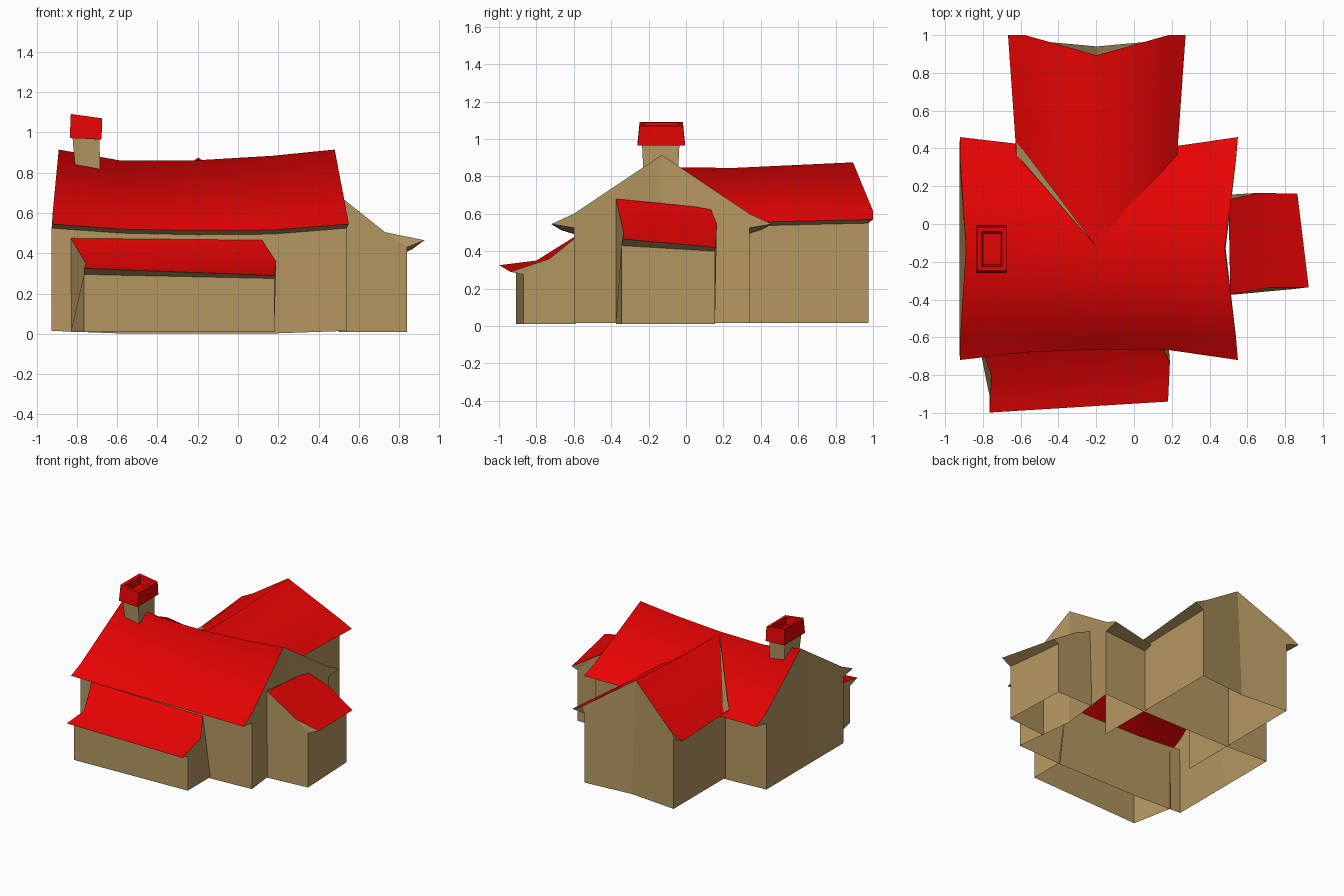
import bpy
import bmesh
from math import radians

if "Cube" in bpy.data.objects:
    bpy.data.objects.remove(bpy.data.objects["Cube"])


def material(name, rgb):
    m = bpy.data.materials.new(name)
    m.diffuse_color = (*rgb, 1)
    m.use_nodes = True
    m.node_tree.nodes["Principled BSDF"].inputs["Base Color"].default_value = m.diffuse_color
    return m


WALL = material("tan_wall", (0.46, 0.31, 0.12))
ROOF = material("red_roof", (0.8, 0.001, 0.001))


def build(name, verts, faces, smooth=30):
    """faces: list of (vertex indices, material index), 0 = wall, 1 = roof."""
    mesh = bpy.data.meshes.new(name)
    mesh.from_pydata(verts, [], [f for f, _ in faces])
    mesh.materials.append(WALL)
    mesh.materials.append(ROOF)
    for poly, (_, mat) in zip(mesh.polygons, faces):
        poly.material_index = mat
    bm = bmesh.new()
    bm.from_mesh(mesh)
    bmesh.ops.recalc_face_normals(bm, faces=bm.faces)
    bm.to_mesh(mesh)
    bm.free()
    ob = bpy.data.objects.new(name, mesh)
    bpy.context.collection.objects.link(ob)
    bpy.ops.object.select_all(action='DESELECT')
    ob.select_set(True)
    bpy.context.view_layer.objects.active = ob
    bpy.ops.object.shade_smooth_by_angle(angle=radians(smooth))
    # Walls stay flat, only roofs are smooth
    for poly in mesh.polygons:
        poly.use_smooth = poly.material_index == 1
    return ob


def gabled_hall(name, stations, place, caps):
    """Loft half profiles (foot, wall top, eave, shoulder, ridge) mirrored about the ridge.
    Profile points are (along, half width, z); caps are (station, along of foot centre)."""
    verts, faces = [], []
    for st in stations:
        ring = st + [(a, -h, z) for a, h, z in reversed(st[:-1])]
        verts += [place(*p) for p in ring]
    for s in range(len(stations) - 1):
        for k in range(8):
            a = s * 9 + k
            faces.append(((a, a + 1, a + 10, a + 9), 1 if 2 <= k <= 5 else 0))
    for s, along in caps:
        b, mid = s * 9, len(verts)
        verts.append(place(along, 0, 0.015))
        for foot, top, eave, shoulder in ((0, 1, 2, 3), (8, 7, 6, 5)):
            faces.append(((mid, b + foot, b + top, b + shoulder, b + 4), 0))
            faces.append(((b + top, b + eave, b + shoulder), 0))
    return build(name, verts, faces, 75)


def station(wall, eave, shoulder, ridge, wall_half=0.47, drop=0.02, foot=0.015):
    """wall: along; eave, shoulder: (along, half, z); ridge: (along, z)."""
    return [(wall, wall_half, foot), (wall, wall_half, eave[2] - drop),
            eave, shoulder, (ridge[0], 0, ridge[1])]


# Main hall with sagging ridge
main = [station(-0.925, (-0.922, 0.59, 0.545), (-0.92, 0.47, 0.60), (-0.89, 0.915))]
for x, half, ez, sz, rz in ((-0.58, 0.55, 0.52, 0.57, 0.86),
                            (-0.2, 0.535, 0.512, 0.56, 0.862),
                            (0.17, 0.535, 0.515, 0.57, 0.884)):
    main.append(station(x, (x, half, ez), (x, 0.47, sz), (x, rz), foot=0.002))
main.append(station(0.54, (0.55, 0.59, 0.545), (0.54, 0.47, 0.60), (0.48, 0.915)))
gabled_hall("main_hall", main, lambda a, h, z: (a, h - 0.13, z), [(0, -0.925), (4, 0.485)])

# Back wing, running on inside the main hall so the roofs meet in valleys
wing = [station(-0.09, (-0.12, 0.40, 0.55), (-0.12, 0.37, 0.585), (-0.12, 0.85), 0.38),
        station(0.33, (0.36, 0.425, 0.555), (0.33, 0.375, 0.592), (0.25, 0.845), 0.38),
        station(0.975, (1.0, 0.47, 0.57), (1.0, 0.38, 0.615), (0.893, 0.875), 0.38)]
gabled_hall("back_wing", wing, lambda a, h, z: (h - 0.197, a, z), [(2, 0.94)])

# Bare strip beside the left valley
build("valley_strip", [(-0.622, 0.43, 0.564), (-0.622, 0.36, 0.562),
                       (-0.572, 0.31, 0.602), (-0.2, -0.12, 0.868), (-0.572, 0.375, 0.604)],
      [((0, 1, 2, 4), 0), ((4, 2, 3), 0)])


def lean_to(name, ends):
    """Each end: (inner, middle, outer) roof points, wall top, inner foot (x, y)."""
    verts, faces = [], []
    for inner, middle, outer, top, foot in ends:
        verts += [inner, middle, outer, top, (top[0], top[1], 0.01), (foot[0], foot[1], 0.01)]
    for k in range(4):
        faces.append(((k, k + 1, k + 7, k + 6), 1 if k < 2 else 0))
    for b in (0, 6):
        faces.append(((b, b + 1, b + 3, b + 4, b + 5), 0))
        faces.append(((b + 1, b + 2, b + 3), 0))
    return build(name, verts, faces)


# Lean-tos at the front and right side
lean_to("front_lean_to", [
    ((-0.83, -0.60, 0.475), (-0.755, -0.80, 0.35), (-0.765, -0.998, 0.325),
     (-0.765, -0.91, 0.295), (-0.83, -0.59)),
    ((0.12, -0.60, 0.465), (0.19, -0.73, 0.36), (0.18, -0.94, 0.29),
     (0.18, -0.87, 0.275), (0.18, -0.59))])
lean_to("side_lean_to", [
    ((0.51, -0.375, 0.68), (0.73, -0.335, 0.505), (0.925, -0.335, 0.465),
     (0.84, -0.345, 0.43), (0.51, -0.375)),
    ((0.50, 0.13, 0.63), (0.66, 0.165, 0.55), (0.865, 0.16, 0.42),
     (0.82, 0.155, 0.40), (0.50, 0.155))])


def stacked_box(name, levels, mats, close):
    """Rectangular rings (x0, x1, y0, y1, z at x0, z at x1) joined in order."""
    verts, faces = [], []
    for x0, x1, y0, y1, z0, z1 in levels:
        verts += [(x0, y0, z0), (x1, y0, z1), (x1, y1, z1), (x0, y1, z0)]
    for s, mat in enumerate(mats):
        for k in range(4):
            a, b = s * 4 + k, s * 4 + (k + 1) % 4
            faces.append(((a, b, b + 4, a + 4), mat))
    if close:
        n = len(verts)
        faces.append(((n - 4, n - 3, n - 2, n - 1), 1))
    return build(name, verts, faces)


# Chimney shaft and hollow cap
stacked_box("chimney_shaft", [(-0.805, -0.683, -0.225, -0.045, 0.79, 0.77),
                              (-0.822, -0.688, -0.235, -0.035, 0.98, 0.97)], [0], False)
stacked_box("chimney_cap", [(-0.82, -0.69, -0.233, -0.037, 0.972, 0.965),
                            (-0.835, -0.677, -0.26, -0.005, 0.972, 0.965),
                            (-0.83, -0.675, -0.248, -0.017, 1.092, 1.07),
                            (-0.805, -0.70, -0.225, -0.04, 1.088, 1.073),
                            (-0.80, -0.705, -0.215, -0.05, 1.03, 1.02)], [0, 1, 1, 1], True)
